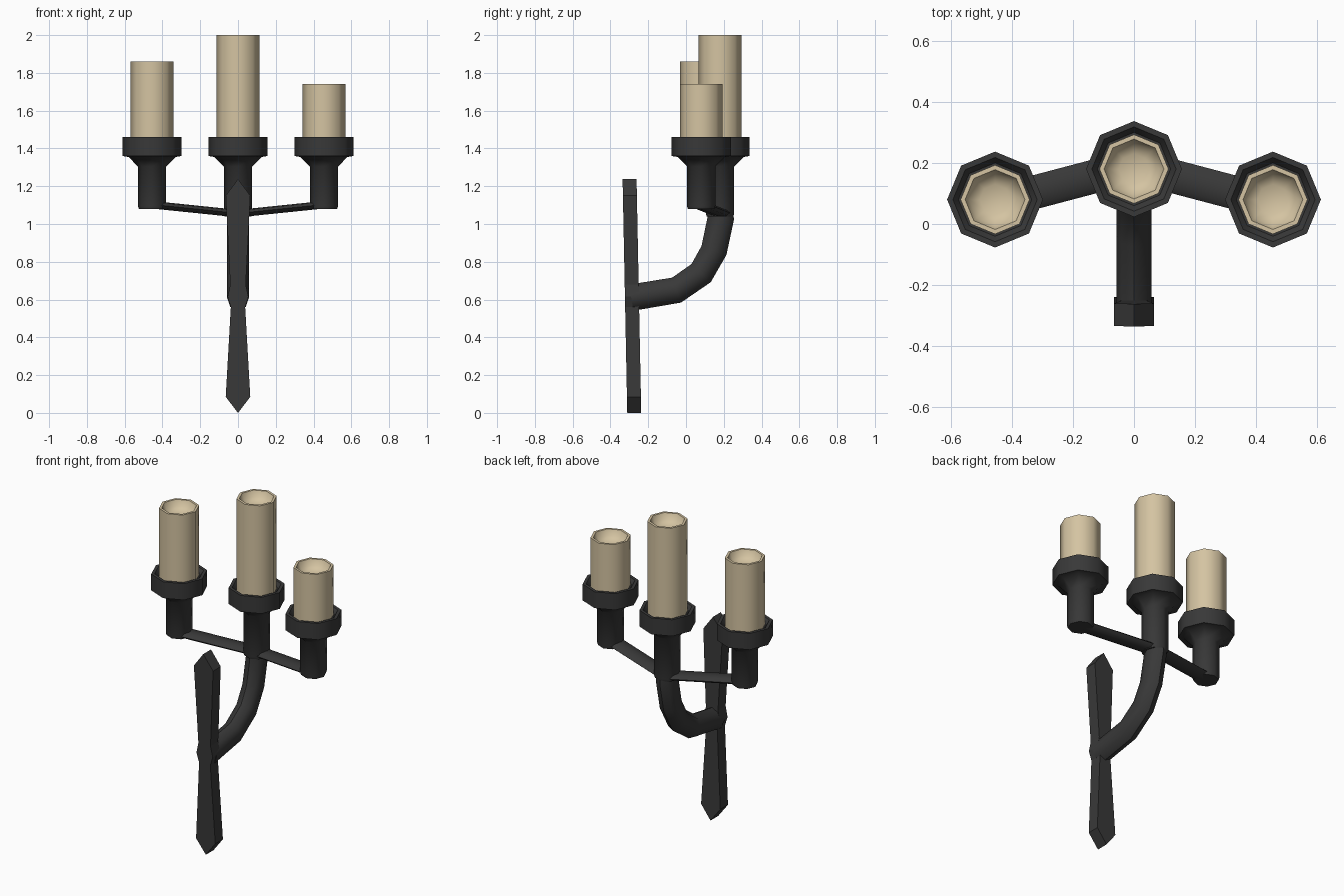
import bpy, bmesh, math
from mathutils import Vector, Matrix

if "Cube" in bpy.data.objects:
    bpy.data.objects.remove(bpy.data.objects["Cube"])

SIDES = 8


def material(name, color):
    m = bpy.data.materials.new(name)
    m.diffuse_color = color
    m.use_nodes = True
    m.node_tree.nodes["Principled BSDF"].inputs["Base Color"].default_value = m.diffuse_color
    return m


iron = material("iron", (0.04, 0.04, 0.04, 1))
wax = material("wax", (0.66, 0.55, 0.36, 1))


def finish(name, bm, mat, smooth=True):
    bmesh.ops.recalc_face_normals(bm, faces=bm.faces)
    me = bpy.data.meshes.new(name)
    bm.to_mesh(me)
    bm.free()
    ob = bpy.data.objects.new(name, me)
    bpy.context.collection.objects.link(ob)
    me.materials.append(mat)
    if smooth:
        bpy.ops.object.select_all(action='DESELECT')
        ob.select_set(True)
        bpy.context.view_layer.objects.active = ob
        bpy.ops.object.shade_smooth_by_angle(angle=math.radians(48))
    return ob


def skin(name, rings, mat):
    """Join successive rings of points into a capped solid."""
    bm = bmesh.new()
    vs = [[bm.verts.new(p) for p in r] for r in rings]
    for a, b in zip(vs, vs[1:]):
        for i in range(len(a)):
            j = (i + 1) % len(a)
            bm.faces.new((a[i], a[j], b[j], b[i]))
    bm.faces.new(vs[0])
    bm.faces.new(vs[-1])
    return finish(name, bm, mat)


def lathe(name, x, y, profile, mat):
    angles = [math.tau * i / SIDES for i in range(SIDES)]
    return skin(name, [[(x + r * math.cos(a), y + r * math.sin(a), z) for a in angles]
                       for r, z in profile], mat)


def sweep(name, path, side, wide, thick, mat):
    """Elliptical tube along a path; side is the direction of its width."""
    pts = [Vector(p) for p in path]
    rings = []
    for i, p in enumerate(pts):
        t = (pts[min(i + 1, len(pts) - 1)] - pts[max(i - 1, 0)]).normalized()
        s = (side - t * side.dot(t)).normalized()
        n = t.cross(s)
        rings.append([p + s * wide * math.cos(math.tau * k / SIDES)
                      + n * thick * math.sin(math.tau * k / SIDES) for k in range(SIDES)])
    return skin(name, rings, mat)


# Three candles in cups: position, stem bottom and candle top
for label, x, y, low, top in (("left", -0.455, 0.08, 1.08, 1.86),
                              ("centre", 0, 0.18, 1.04, 2.0),
                              ("right", 0.455, 0.08, 1.08, 1.74)):
    lathe(label + "_cup", x, y, [(0.07, low), (0.075, low + 0.015), (0.075, 1.305),
                                 (0.125, 1.355), (0.157, 1.36), (0.157, 1.46),
                                 (0.138, 1.46), (0.12, 1.435)], iron)
    lathe(label + "_candle", x, y, [(0.113, 1.42), (0.113, top), (0.098, top),
                                    (0.085, top - 0.035), (0.05, top - 0.055)], wax)

# Flattened side arms
for label, s in (("left", -1), ("right", 1)):
    a, b = Vector((0, 0.19, 1.055)), Vector((s * 0.455, 0.07, 1.102))
    side = (b - a).cross(Vector((0, 0, 1))).normalized()
    sweep(label + "_arm", [a, b], side, 0.055, 0.02, iron)

# Curved bracket from the wall plate up to the centre stem
sweep("curved_bracket", [(0, -0.29, 0.61), (0, -0.05, 0.65), (0, 0.08, 0.74),
                         (0, 0.148, 0.86), (0, 0.184, 1.03), (0, 0.18, 1.1)],
      Vector((1, 0, 0)), 0.058, 0.07, iron)

# Pointed wall plate, leaning slightly back
half = [(0.065, 0.085), (0.038, 0.56), (0.055, 0.615), (0.041, 0.68),
        (0.065, 1.15)]
outline = [(0, 0)] + half + [(0, 1.238)] + [(-x, z) for x, z in reversed(half)]
bm = bmesh.new()
front, back = [[bm.verts.new((x, y0 - 0.02 * z, z)) for x, z in outline]
               for y0 in (-0.311, -0.237)]
bm.faces.new(front)
bm.faces.new(back)
for i in range(len(front)):
    j = (i + 1) % len(front)
    bm.faces.new((front[i], front[j], back[j], back[i]))
finish("wall_plate", bm, iron, smooth=False)
